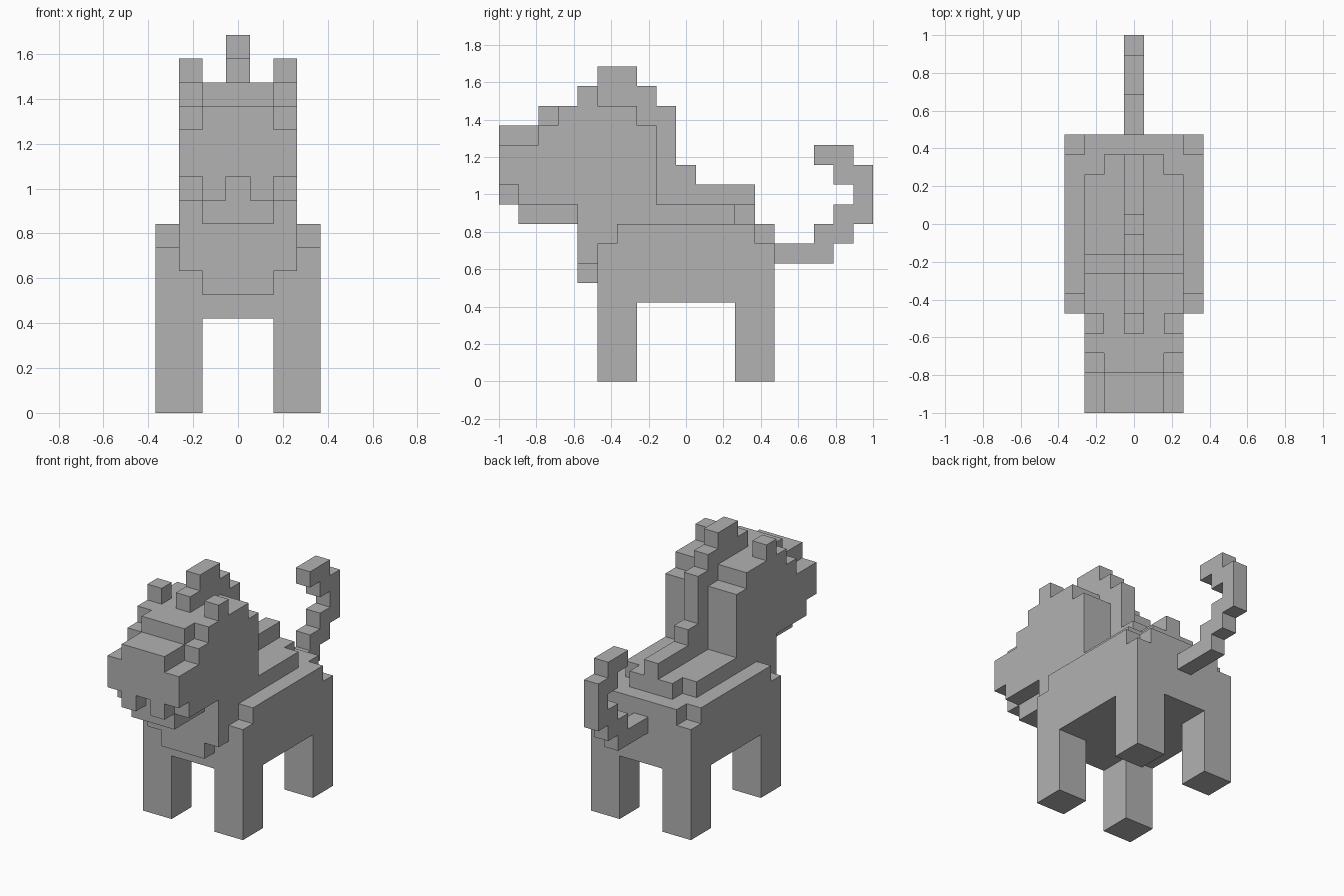
import bpy
import bmesh

U = 2 / 19          # size of one block
MID = 9.5           # block coordinate of the model's centre along y

cube = bpy.data.objects.get("Cube")
if cube:
    bpy.data.objects.remove(cube, do_unlink=True)

grey = bpy.data.materials.new("plain grey")
grey.use_nodes = True
colour = (0.445, 0.445, 0.445, 1)
grey.diffuse_color = colour
grey.node_tree.nodes["Principled BSDF"].inputs["Base Color"].default_value = colour


def slab(name, x0, x1, profile):
    """Extrude a (y, z) block profile from x0 to x1."""
    bm = bmesh.new()
    verts = [bm.verts.new((x0 * U, (y - MID) * U, z * U)) for y, z in profile]
    face = bm.faces.new(verts)
    ext = bmesh.ops.extrude_face_region(bm, geom=[face])
    moved = [v for v in ext["geom"] if isinstance(v, bmesh.types.BMVert)]
    bmesh.ops.translate(bm, verts=moved, vec=((x1 - x0) * U, 0, 0))
    bmesh.ops.recalc_face_normals(bm, faces=bm.faces)
    mesh = bpy.data.meshes.new(name)
    bm.to_mesh(mesh)
    bm.free()
    mesh.materials.append(grey)
    obj = bpy.data.objects.new(name, mesh)
    bpy.context.collection.objects.link(obj)


def centred(name, half, profile):
    slab(name, -half, half, profile)


def pair(name, x0, x1, profile):
    slab("left_" + name, x0, x1, profile)
    slab("right_" + name, -x1, -x0, profile)


def rect(y0, y1, z0, z1):
    return [(y0, z0), (y1, z0), (y1, z1), (y0, z1)]


# Body, flanks with lowered corners, and legs
centred("body", 2.5, rect(5, 14, 4, 8))
pair("flank", 2.5, 3.5, [(5, 4), (14, 4), (14, 7), (13, 7),
                         (13, 8), (6, 8), (6, 7), (5, 7)])
pair("front_leg", 1.5, 3.5, rect(5, 7, 0, 4))
pair("back_leg", 1.5, 3.5, rect(12, 14, 0, 4))

# Chest
centred("chest", 2.5, rect(4, 5, 6, 8))
centred("chest_tuft", 1.5, rect(4, 5, 5, 6))

# Raised back
centred("back", 1.5, rect(8, 13, 8, 9))
pair("back_edge", 1.5, 2.5, rect(8, 12, 8, 9))

# Head with muzzle and jaw, cheeks, teeth and ears
centred("head", 1.5, [(0, 10), (1, 10), (1, 8), (8, 8), (8, 13),
                      (7, 13), (7, 14), (2, 14), (2, 13), (0, 13)])
pair("cheek", 1.5, 2.5, [(0, 10), (1, 10), (1, 9), (4, 9), (4, 8), (8, 8),
                         (8, 13), (7, 13), (7, 14), (3, 14), (3, 13),
                         (2, 13), (2, 12), (0, 12)])
pair("tooth", 0.5, 1.5, rect(0, 1, 9, 10))
pair("ear", 1.5, 2.5, rect(4, 5, 14, 15))

# Stepped mane running down the back
centred("mane", 0.5, [(4, 14), (4, 15), (5, 15), (5, 16), (7, 16), (7, 15),
                      (8, 15), (8, 14), (9, 14), (9, 11), (10, 11), (10, 10),
                      (13, 10), (13, 9), (8, 9), (8, 13), (7, 13), (7, 14)])

# Curled tail
centred("tail", 0.5, [(14, 6), (17, 6), (17, 7), (18, 7), (18, 8), (19, 8),
                      (19, 11), (18, 11), (18, 12), (16, 12), (16, 11),
                      (17, 11), (17, 10), (18, 10), (18, 9), (17, 9),
                      (17, 8), (16, 8), (16, 7), (14, 7)])
